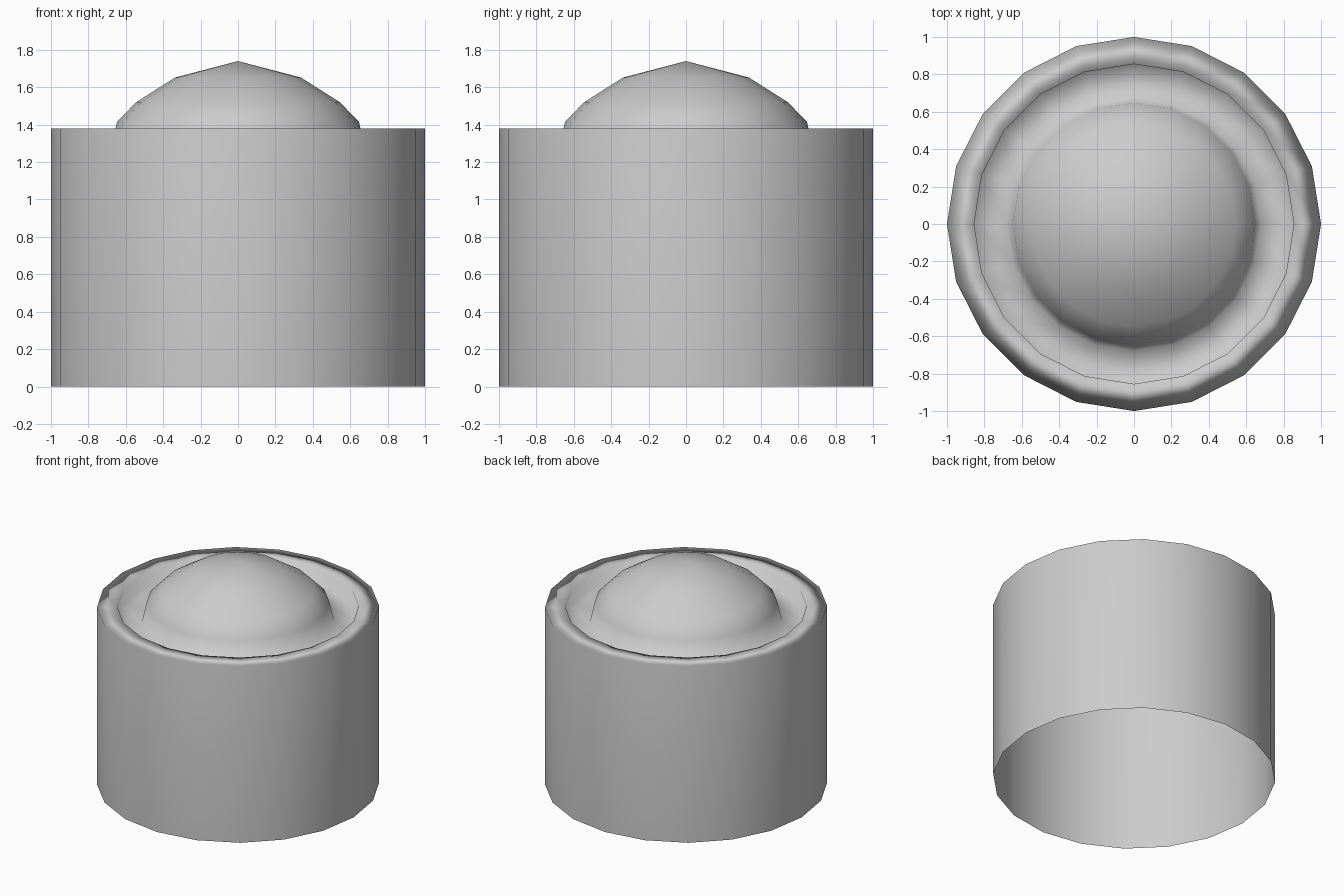
import bpy
import bmesh
import math

if "Cube" in bpy.data.objects:
    bpy.data.objects.remove(bpy.data.objects["Cube"])

SIDES = 20

# Profile (radius, height): open-bottomed wall, flat rim, sunken channel, low dome
PROFILE = [
    (1.00, 0.00), (1.00, 1.38),
    (0.855, 1.38), (0.855, 1.27),
    (0.68, 1.27), (0.647, 1.415), (0.545, 1.52), (0.337, 1.652),
]
APEX_Z = 1.74


def lathe(name, profile, apex_z, sides):
    """Revolve a profile around z and close it with a fan at the apex."""
    bm = bmesh.new()
    rings = []
    for r, z in profile:
        rings.append([bm.verts.new((r * math.cos(2 * math.pi * i / sides),
                                    r * math.sin(2 * math.pi * i / sides), z))
                      for i in range(sides)])
    apex = bm.verts.new((0, 0, apex_z))
    for i in range(sides):
        j = (i + 1) % sides
        for lower, upper in zip(rings, rings[1:]):
            bm.faces.new((lower[i], lower[j], upper[j], upper[i]))
        bm.faces.new((rings[-1][i], rings[-1][j], apex))
    for face in bm.faces:
        face.smooth = True
    mesh = bpy.data.meshes.new(name)
    bm.to_mesh(mesh)
    bm.free()
    obj = bpy.data.objects.new(name, mesh)
    bpy.context.collection.objects.link(obj)
    return obj


# Drum with a recessed top and dome, smooth with large faces dominating the normals
drum = lathe("domed_drum", PROFILE, APEX_Z, SIDES)
weighted = drum.modifiers.new("Weighted normals", 'WEIGHTED_NORMAL')
weighted.mode = 'FACE_AREA'
